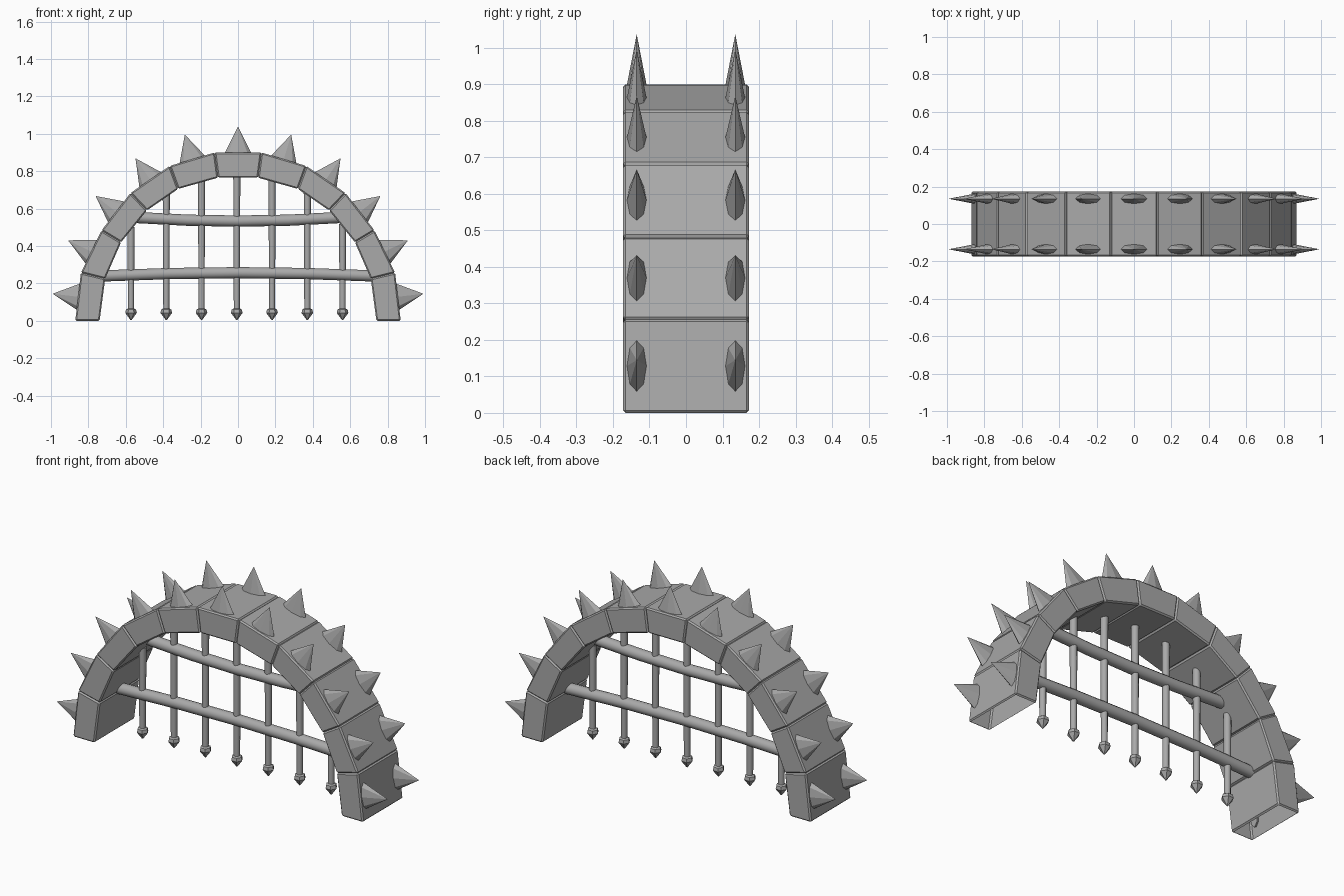
import bpy, bmesh, math
from mathutils import Vector, Matrix

cube = bpy.data.objects.get("Cube")
if cube:
    bpy.data.objects.remove(cube, do_unlink=True)

stone = bpy.data.materials.new("grey stone")
stone.use_nodes = True
GREY = (0.4, 0.4, 0.4, 1)
stone.diffuse_color = GREY
stone.node_tree.nodes["Principled BSDF"].inputs["Base Color"].default_value = GREY

HALF_DEPTH = 0.173
# Block joints on the left half of the arch, from the foot to the crown (x, z)
OUTER = [(0.87, 0), (0.84, 0.257), (0.73, 0.483), (0.575, 0.683), (0.365, 0.828), (0.125, 0.9)]
INNER = [(0.74, 0), (0.71, 0.225), (0.625, 0.42), (0.487, 0.59), (0.32, 0.705), (0.107, 0.765)]


def full_arch(half):
    return half + [(-x, z) for x, z in reversed(half)]


def add_object(name, bm, smooth=False):
    bmesh.ops.recalc_face_normals(bm, faces=bm.faces)
    mesh = bpy.data.meshes.new(name)
    bm.to_mesh(mesh)
    bm.free()
    obj = bpy.data.objects.new(name, mesh)
    mesh.materials.append(stone)
    bpy.context.collection.objects.link(obj)
    if smooth:
        bpy.ops.object.select_all(action='DESELECT')
        obj.select_set(True)
        bpy.context.view_layer.objects.active = obj
        bpy.ops.object.shade_smooth_by_angle(angle=math.radians(50))
    return obj


def lathe(bm, rings, sides, matrix):
    """Skin round rings given as (radius, height) and place them with a matrix."""
    loops = []
    for r, h in rings:
        loops.append([bm.verts.new(matrix @ Vector((r * math.cos(a), r * math.sin(a), h)))
                      for a in (2 * math.pi * i / sides for i in range(sides))])
    for low, high in zip(loops, loops[1:]):
        for i in range(sides):
            j = (i + 1) % sides
            bm.faces.new((low[i], low[j], high[j], high[i]))
    bm.faces.new(loops[0])
    bm.faces.new(loops[-1])


def arch_block(index, corners):
    """Bevelled wedge block; the two feet are hollow underneath."""
    bm = bmesh.new()
    front = [bm.verts.new((x, -HALF_DEPTH, z)) for x, z in corners]
    back = [bm.verts.new((x, HALF_DEPTH, z)) for x, z in corners]
    bm.faces.new(front)
    bm.faces.new(back[::-1])
    for i in range(4):
        j = (i + 1) % 4
        bm.faces.new((front[i], back[i], back[j], front[j]))
    bmesh.ops.recalc_face_normals(bm, faces=bm.faces)
    bmesh.ops.bevel(bm, geom=bm.edges[:], offset=0.007, segments=1, affect='EDGES')
    bm.normal_update()
    bottom = [f for f in bm.faces if f.normal.z < -0.99 and f.calc_center_median().z < 0.01]
    bmesh.ops.delete(bm, geom=bottom, context='FACES')
    add_object(f"arch_block_{index}", bm)


def spike(name, base, normal, y):
    """Flattened cone, wide along the arch and thin across it."""
    out = Vector((normal[0], 0, normal[1]))
    across = Vector((0, 1, 0))
    along = across.cross(out)
    m = Matrix((along, across, out)).transposed().to_4x4()
    m.translation = (base[0], y, base[1])
    bm = bmesh.new()
    lathe(bm, [(1, -0.012), (0.01, 0.136)], 8, m @ Matrix.Diagonal((0.076, 0.029, 1, 1)))
    add_object(name, bm)


# Arch blocks, each carrying a front and a back spike
outer, inner = full_arch(OUTER), full_arch(INNER)
for i in range(len(outer) - 1):
    a, b = Vector(outer[i]), Vector(outer[i + 1])
    arch_block(i + 1, [outer[i], outer[i + 1], inner[i + 1], inner[i]])
    edge = (b - a).normalized()
    normal = (edge.y, -edge.x)
    for side, y in (("front", -0.135), ("back", 0.135)):
        spike(f"{side}_spike_{i + 1}", (a + b) / 2, normal, y)


def inner_height(x):
    x = abs(x)
    for (x0, z0), (x1, z1) in zip(INNER, INNER[1:]):
        if x1 <= x <= x0:
            return z0 + (z1 - z0) * (x0 - x) / (x0 - x1)
    return INNER[-1][1]


# Upright gate bars with arrow tips
for i in range(7):
    x = -0.572 + i * 0.1885
    place = Matrix.Translation((x, 0, 0))
    bm = bmesh.new()
    lathe(bm, [(0.016, 0.055), (0.019, inner_height(x) + 0.015)], 10, place)
    add_object(f"upright_bar_{i + 1}", bm, True)
    bm = bmesh.new()
    lathe(bm, [(0.003, 0.004), (0.031, 0.042), (0.027, 0.06), (0.016, 0.066)], 6, place)
    add_object(f"arrow_tip_{i + 1}", bm)


def cross_bar(name, half_length, z_end, z_mid):
    """Round bar running side to side with a slight bow."""
    bm = bmesh.new()
    steps = 4
    turn = Matrix.Rotation(math.pi / 2, 4, 'Y')
    lathe(bm, [(0.03, half_length * (2 * s / steps - 1)) for s in range(steps + 1)], 12, turn)
    for v in bm.verts:
        v.co.z += z_mid + (z_end - z_mid) * (v.co.x / half_length) ** 2
    add_object(name, bm, True)


cross_bar("lower_cross_bar", 0.72, 0.24, 0.257)
cross_bar("upper_cross_bar", 0.54, 0.552, 0.533)
